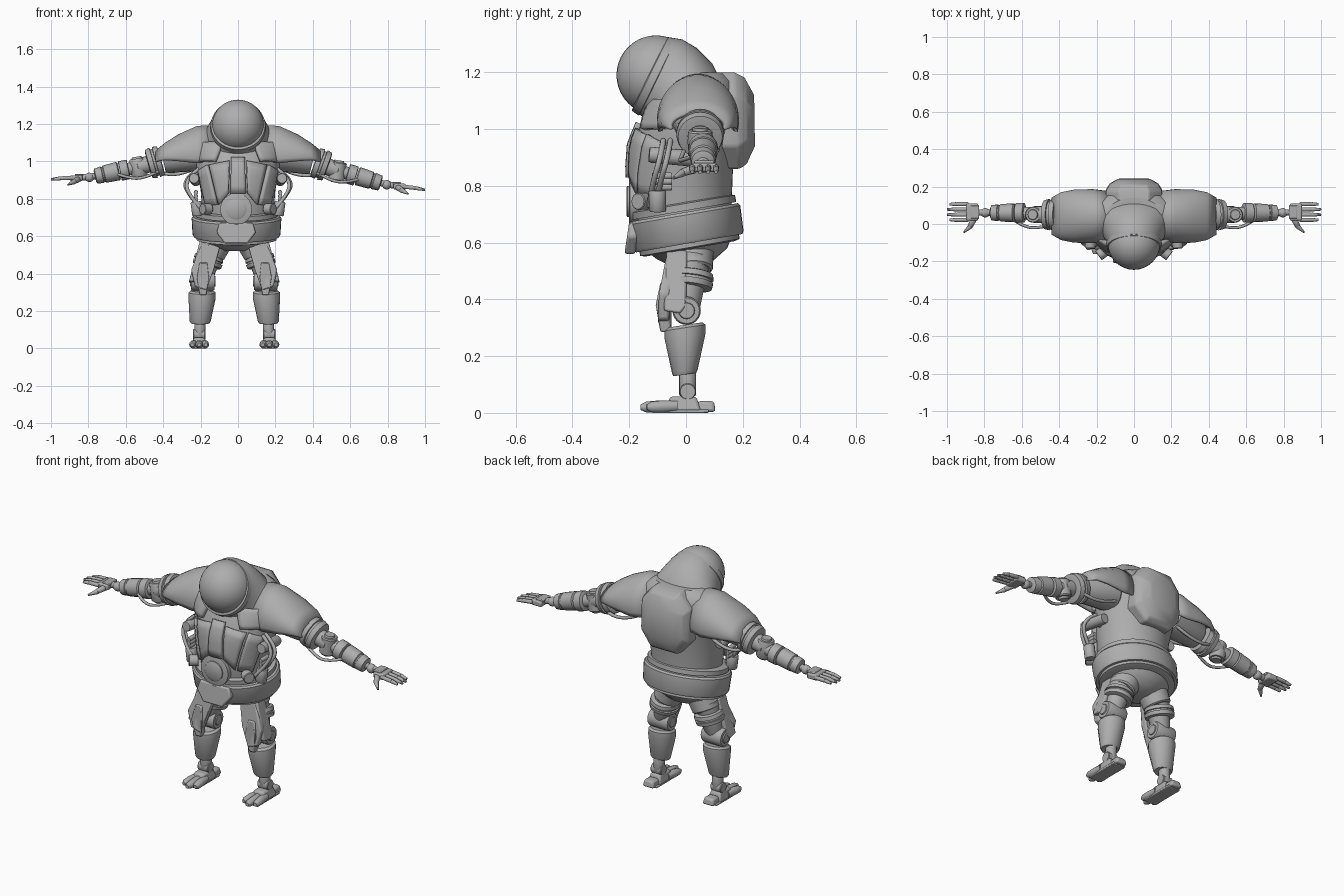
import bpy, bmesh, math
from mathutils import Vector as V

cube = bpy.data.objects.get("Cube")
if cube:
    bpy.data.objects.remove(cube)

grey = bpy.data.materials.new("plain grey")
grey.use_nodes = True
COLOUR = (0.42, 0.42, 0.42, 1)
grey.diffuse_color = COLOUR
grey.node_tree.nodes["Principled BSDF"].inputs["Base Color"].default_value = COLOUR
made = []


def finish(name, bm, bevel=0):
    bmesh.ops.recalc_face_normals(bm, faces=bm.faces)
    me = bpy.data.meshes.new(name)
    bm.to_mesh(me)
    bm.free()
    me.materials.append(grey)
    ob = bpy.data.objects.new(name, me)
    bpy.context.collection.objects.link(ob)
    if bevel:
        mod = ob.modifiers.new("bevel", "BEVEL")
        mod.width, mod.segments = bevel, 2
    made.append(ob)
    return ob


def ring(c, u, v, n=32, start=0.0, sweep=math.tau):
    """Points around an ellipse with half-axes u and v."""
    c, u, v = V(c), V(u), V(v)
    full = abs(sweep - math.tau) < 0.01
    angs = [start + sweep * i / (n if full else n - 1) for i in range(n)]
    return [c + u * math.cos(a) + v * math.sin(a) for a in angs]


def loft(name, rings, closed=True, cap=True, bevel=0):
    bm = bmesh.new()
    rows = [[bm.verts.new(p) for p in r] for r in rings]
    n = len(rows[0])
    for a, b in zip(rows, rows[1:]):
        for i in range(n if closed else n - 1):
            j = (i + 1) % n
            bm.faces.new((a[i], a[j], b[j], b[i]))
    if cap:
        bm.faces.new(rows[0])
        bm.faces.new(rows[-1])
    return finish(name, bm, bevel)


def lathe(name, p0, p1, profile, n=20, flat=1.0):
    """Turned part from p0 to p1; profile holds (fraction, radius)."""
    p0, p1 = V(p0), V(p1)
    q = (p1 - p0).to_track_quat("Z", "Y")
    u, v = q @ V((1, 0, 0)), q @ V((0, 1, 0))
    return loft(name, [ring(p0.lerp(p1, t), u * r, v * r * flat, n) for t, r in profile])


def tube(name, p0, p1, r0, r1=None, n=20):
    r1 = r0 if r1 is None else r1
    return lathe(name, p0, p1, [(0, r0 * .9), (.06, r0), (.94, r1), (1, r1 * .9)], n)


def box(name, c, size, bevel=.008, taper=1.0):
    x, y, z = (s / 2 for s in size)
    c = V(c)
    base = [(-x, -y), (x, -y), (x, y), (-x, y)]
    return loft(name, [[c + V((a * k, b * k, h)) for a, b in base] for h, k in ((-z, 1), (z, taper))], bevel=bevel)


def ball(name, c, r):
    bm = bmesh.new()
    bmesh.ops.create_uvsphere(bm, u_segments=32, v_segments=20, radius=r)
    bmesh.ops.translate(bm, verts=bm.verts, vec=V(c))
    return finish(name, bm)


def hose(name, pts, r):
    cu = bpy.data.curves.new(name, "CURVE")
    cu.dimensions, cu.bevel_depth, cu.bevel_resolution = "3D", r, 2
    sp = cu.splines.new("NURBS")
    sp.points.add(len(pts) - 1)
    for p, co in zip(sp.points, pts):
        p.co = (*co, 1)
    sp.use_endpoint_u, sp.order_u = True, 3
    cu.materials.append(grey)
    bpy.context.collection.objects.link(bpy.data.objects.new(name, cu))


# Torso shell: height, y centre, half width, half depth
TORSO = [(.62, 0, .18, .16), (.72, -.01, .19, .17), (.85, -.015, .2, .18), (.95, -.005, .22, .183),
         (1.05, .02, .24, .165), (1.12, .04, .235, .145), (1.17, .05, .2, .12), (1.2, .06, .14, .08)]
loft("torso_shell", [ring((0, y, z), (a, 0, 0), (0, b, 0), 48) for z, y, a, b in TORSO])


def front_y(x, z):
    for lo, hi in zip(TORSO, TORSO[1:]):
        if lo[0] <= z <= hi[0]:
            t = (z - lo[0]) / (hi[0] - lo[0])
            y, a, b = (lo[i] + t * (hi[i] - lo[i]) for i in (1, 2, 3))
            return y - b * math.sqrt(max(0, 1 - (x / a) ** 2))
    return 0


def panel(name, corners, lift, n=6):
    """Armour plate wrapped on the chest, from four (x, z) corners."""
    a, b, c, d = (V(p) for p in corners)
    rows = []
    for i in range(n):
        l, r = a.lerp(d, i / (n - 1)), b.lerp(c, i / (n - 1))
        pts = [l.lerp(r, j / (n - 1)) for j in range(n)]
        rows.append([V((p.x, front_y(*p) - lift, p.y)) for p in pts])
    ob = loft(name, rows, closed=False, cap=False)
    mod = ob.modifiers.new("thickness", "SOLIDIFY")
    mod.thickness, mod.offset = .025, 0


panel("chest_centre_plate", [(-.035, 1.02), (.035, 1.02), (.04, .83), (-.04, .83)], .008)
for s, side in ((1, "left"), (-1, "right")):
    panel(side + "_chest_plate", [(.045 * s, 1), (.15 * s, .98), (.1 * s, .77), (.05 * s, .83)], .004)
    panel(side + "_flank_plate", [(.16 * s, .98), (.21 * s, .95), (.165 * s, .76), (.11 * s, .77)], .008)
    panel(side + "_collar_plate", [(.08 * s, 1.1), (.2 * s, 1.1), (.21 * s, 1), (.12 * s, 1)], .012)

# Hood blending the back into the helmet; rings lean with the head
UP, BACK = V((0, .44, .9)), V((0, .9, -.44))


def lean_ring(y, z, rx, r, n=48):
    return ring((0, y, z), (rx, 0, 0), UP * r, n)


loft("hood", [lean_ring(*p) for p in ((-.118, 1.192, .138, .145), (-.08, 1.178, .15, .153),
                                      (-.04, 1.125, .175, .178), (.005, 1.05, .22, .2), (.03, 1.0, .22, .2))])
ball("helmet_dome", (0, -.105, 1.19), .14)
lathe("helmet_rim", V((0, -.118, 1.19)) - BACK * .012, V((0, -.118, 1.19)) + BACK * .022,
      [(0, .139), (.1, .145), (.9, .149), (1, .142)], 48)


# Backpack: eight-sided block with a sloped outer face
def oct_ring(y0, y1, x, z0, z1, k):
    pts = [(-x, z0 + k), (-x * .55, z0), (x * .55, z0), (x, z0 + k),
           (x, z1 - k), (x * .55, z1), (-x * .55, z1), (-x, z1 - k)]
    return [V((a, y0 + (y1 - y0) * (b - z0) / (z1 - z0), b)) for a, b in pts]


loft("backpack", [oct_ring(.12, .1, .15, .86, 1.2, .08), oct_ring(.19, .17, .15, .86, 1.2, .08),
                  oct_ring(.218, .21, .13, .88, 1.18, .08), oct_ring(.243, .24, .085, .94, 1.12, .05)], bevel=.008)


# Belt: leaning bands around the waist
def band(name, steps):
    ax = V((0, -.17, .985))
    side = V((0, .985, .17))
    loft(name, [ring(V((-.008, .002, .652)) + ax * h, (rx, 0, 0), side * ry, 40) for h, rx, ry in steps])


band("belt", [(-.055, .21, .175), (-.055, .228, .19), (-.045, .235, .196), (.045, .24, .2), (.055, .232, .193), (.055, .2, .17)])
band("belt_upper_lip", [(.06, .2, .17), (.06, .222, .188), (.085, .222, .188), (.09, .2, .17)])
band("belt_lower_lip", [(-.075, .19, .16), (-.07, .215, .178), (-.05, .215, .178)])
loft("pelvis", [ring((-.015, y, z), (a, 0, 0), (0, b, 0)) for z, y, a, b in
                ((.52, .0, .06, .06), (.54, 0, .12, .1), (.58, -.005, .18, .15), (.63, 0, .2, .165))])
buckle = [(-.09, .67), (.09, .67), (.105, .62), (.06, .56), (-.06, .56), (-.105, .62)]
loft("belt_buckle", [[V((x - .01, y + (z - .62) * .15, z)) for x, z in buckle] for y in (-.17, -.208)], bevel=.008)

# Round core on the belly
core = V((-.01, -.15, .745))
for name, r, d in (("core_ring", .085, .05), ("core_groove", .066, .042), ("core_cap", .055, .06)):
    tube(name, core, core + V((0, -d, 0)), r, n=32)

for s, side in ((1, "left"), (-1, "right")):
    def P(x, y, z):
        """Arm point; the left arm hangs a little lower."""
        drop = .08 * max(0, x - .3) if s > 0 else 0
        return V((s * x, y, z - drop))

    # Shoulder pad and its rim
    pad = [(.14, 1.04, .135, .155), (.22, 1.03, .145, .16), (.32, 1.03, .142, .115), (.39, 1.025, .128, .075), (.44, 1.01, .1, .05)]
    arcs = [ring((s * x, .042, z), (0, a, 0), (0, 0, b), 24, -.25, math.pi + .5) for x, z, a, b in pad]
    ob = loft(side + "_shoulder_pad", arcs, closed=False, cap=False)
    ob.modifiers.new("thickness", "SOLIDIFY").thickness = .014

    # Upper arm, elbow and forearm
    tube(side + "_shoulder_joint", P(.2, .045, 1.05), P(.4, .045, 1.01), .1, .075)
    lathe(side + "_upper_arm_ring", P(.41, .05, 1.005), P(.48, .05, .985),
          [(0, .065), (.05, .08), (.4, .084), (.42, .074), (.58, .074), (.6, .084), (.95, .078), (1, .06)], 28)
    tube(side + "_upper_arm", P(.46, .05, .99), P(.54, .05, .97), .045)
    tube(side + "_elbow", P(.525, .05, .915), P(.54, .05, 1.015), .043)
    tube(side + "_elbow_cap", P(.522, .05, .905), P(.542, .05, 1.025), .028)
    tube(side + "_elbow_link", P(.54, .055, .97), P(.6, .058, .955), .034)
    tube(side + "_forearm_cuff", P(.585, .06, .958), P(.632, .06, .948), .053, n=16)
    lathe(side + "_forearm", P(.635, .06, .95), P(.765, .06, .92), [(0, .04), (.05, .05), (.6, .047), (.63, .041), (.68, .041), (.7, .045), (.96, .041), (1, .03)], 16)
    tube(side + "_wrist", P(.75, .06, .923), P(.85, .062, .912), .017)
    ball(side + "_wrist_ball", P(.795, .06, .915), .025)

    # Hand with jointed fingers and a curved thumb
    box(side + "_palm", P(.865, .064, .91), (.065, .092, .032))
    box(side + "_hand_guard", P(.85, .064, .927), (.045, .07, .012), .004)
    for i in range(4):
        y = .022 + i * .028
        tip = .985 if i in (0, 3) else 1.0
        mid = P(.948, y, .91)
        tube(f"{side}_finger_{i}", P(.885, y, .912), mid, .011, n=10)
        tube(f"{side}_fingertip_{i}", mid, P(tip, y, .904), .011, .007, n=10)
    tube(side + "_thumb_base", P(.855, .03, .905), P(.875, -.012, .893), .017, .014, 10)
    tube(side + "_thumb_tip", P(.873, -.01, .893), P(.91, -.045, .875), .014, .005, 10)

    # Hoses and side canisters
    hose(side + "_arm_hose", [P(.42, .0, .95), P(.5, -.02, .91), P(.58, -.02, .91), P(.64, .02, .93)], .008)
    hose(side + "_arm_back_hose", [P(.2, .1, .98), P(.34, .12, .9), P(.43, .1, .95)], .009)
    for k in (0, .025):
        hose(f"{side}_waist_hose_{k}", [(s * .21, -.08 + k, .96), (s * (.29 + k / 2), -.09 + k, .9),
                                       (s * .25, -.12 + k, .8), (s * .18, -.13 + k, .73)], .01)
    tube(side + "_side_canister", (s * .235, -.13, .91), (s * .225, .03, .895), .028)
    tube(side + "_canister_mount", (s * .17, -.03, .89), (s * .235, -.03, .9), .02)
    for z in (.795, .815, .835):
        tube(f"{side}_side_rib_{z}", (s * .225, -.12, z), (s * .225, -.05, z), .012, n=10)
    tube(side + "_hip_pod", (s * .215, -.1, .71), (s * .225, -.1, .785), .03, n=14)
    tube(side + "_hip_cap", (s * .15, -.14, .745), (s * .19, -.17, .745), .03, n=14)

    # Leg; the stance sits slightly to the right
    def L(x, y, z):
        return V((s * x - .02, y, z))

    tube(side + "_hip", L(.08, .015, .6), L(.125, .02, .5), .085, .075)
    tube(side + "_thigh", L(.115, .02, .56), L(.165, .0, .37), .068, .05)
    lathe(side + "_thigh_ring", L(.133, .02, .495), L(.146, .014, .44),
          [(0, .07), (.05, .077), (.4, .08), (.42, .072), (.58, .072), (.6, .08), (.95, .077), (1, .068)], 24)
    plate = [(-.068, .58), (.005, .57), (.0, .375), (-.02, .35), (-.078, .36)]
    loft(side + "_thigh_side_plate",
         [[L(x + (.57 - z) * .27, y, z) for y, z in plate] for x in (.13, .185)], bevel=.008)
    front = [(.075, .55), (.175, .56), (.23, .42), (.21, .33), (.15, .31), (.11, .42)]
    loft(side + "_thigh_front_plate",
         [[L(x, y - .03 * (z < .5), z) for x, z in front] for y in (-.03, -.068)], bevel=.008)
    knee = [(.145, .46), (.185, .46), (.2, .38), (.185, .285), (.15, .285), (.135, .38)]
    loft(side + "_knee_guard", [[L(x, y - .02 * (.3 < z < .45), z) for x, z in knee] for y in (-.05, -.09)], bevel=.006)
    tube(side + "_knee_joint", L(.105, .002, .36), L(.23, .002, .36), .05, n=24)
    tube(side + "_knee_hub", L(.1, .002, .36), L(.236, .002, .36), .03, n=16)
    loft(side + "_shin_guard", [ring(L(x, y, z), (a, 0, 0), (0, b, .15 * b), 16) for x, y, z, a, b in
                                ((.182, -.004, .135, .05, .04), (.182, -.004, .145, .056, .045),
                                 (.172, -.003, .27, .073, .072), (.172, -.003, .3, .072, .072), (.172, -.003, .31, .06, .06))])
    tube(side + "_ankle", L(.185, .006, .06), L(.182, .006, .16), .03)
    tube(side + "_ankle_joint", L(.155, .006, .075), L(.22, .006, .075), .029)

    # Foot with a heel and three rounded toes
    box(side + "_foot", L(.188, -.01, .032), (.085, .13, .052), .01, .7)
    box(side + "_heel", L(.188, .07, .023), (.07, .07, .038), .01, .8)
    box(side + "_sole", L(.188, -.02, .006), (.08, .2, .012), .004)
    for i in (-1, 0, 1):
        lathe(f"{side}_toe_{i}", L(.188 + i * .026, -.03, .024), L(.188 + i * .036, -.16 + .022 * abs(i), .02),
              [(0, .02), (.5, .022), (.85, .019), (1, .01)], 12)

# Smooth shading with sharp creases
bpy.ops.object.select_all(action="DESELECT")
for ob in made:
    ob.select_set(True)
bpy.context.view_layer.objects.active = made[0]
bpy.ops.object.shade_smooth_by_angle(angle=math.radians(35))
